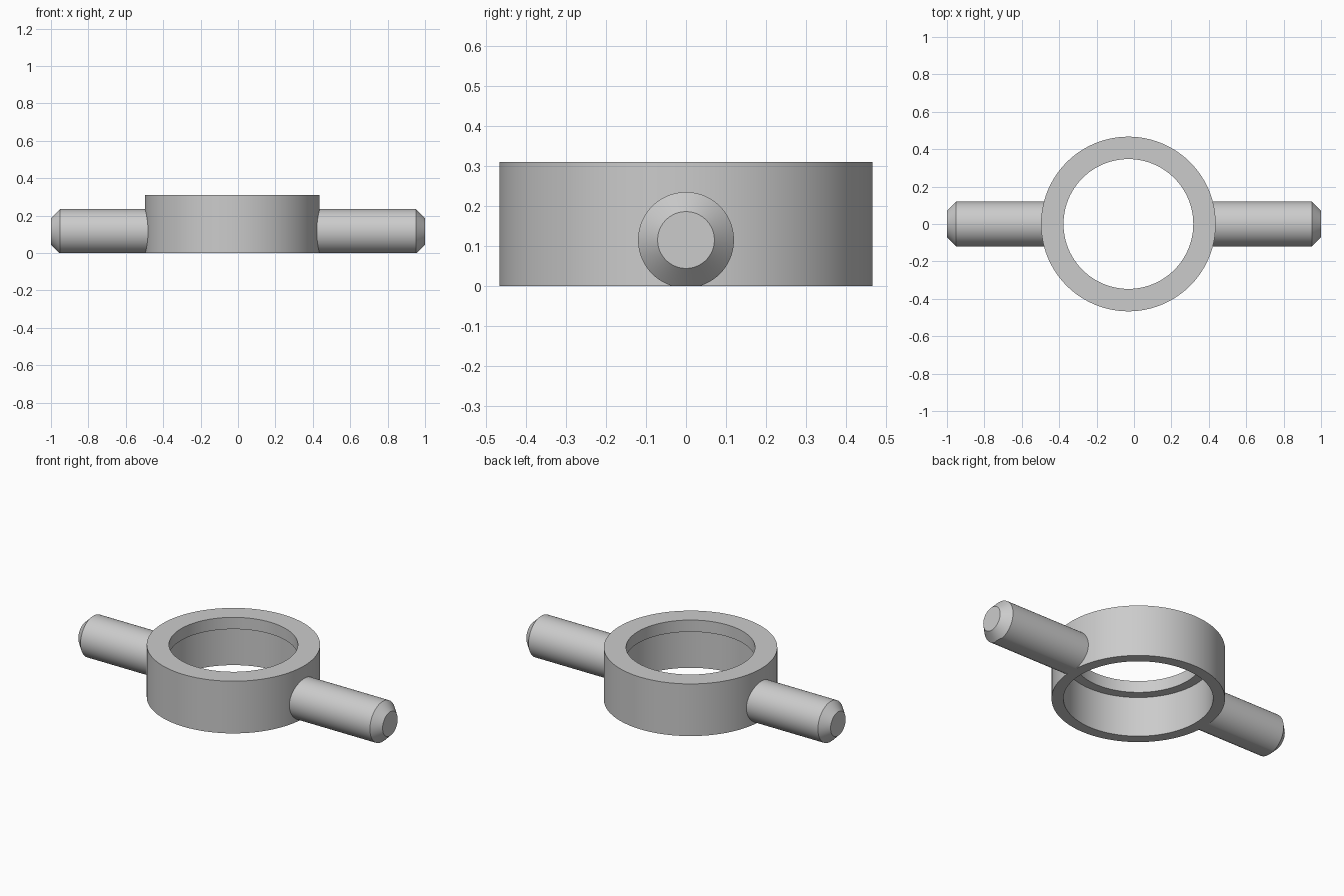
import bpy
import bmesh
import math
from mathutils import Matrix, Vector

cube = bpy.data.objects.get("Cube")
if cube:
    bpy.data.objects.remove(cube, do_unlink=True)

RING_X = -0.03      # ring centre
ROD_Z = 0.115       # rod axis height
SEGMENTS = 96

grey = bpy.data.materials.new("light_grey")
grey.use_nodes = True
colour = (0.6, 0.6, 0.6, 1)
grey.diffuse_color = colour
grey.node_tree.nodes["Principled BSDF"].inputs["Base Color"].default_value = colour


def lathe(name, profile, closed, placement, trim=False):
    """Revolve (radius, height) points about z, then place the result."""
    bm = bmesh.new()
    verts = [bm.verts.new((r, 0, h)) for r, h in profile]
    edges = [bm.edges.new(pair) for pair in zip(verts, verts[1:])]
    if closed:
        edges.append(bm.edges.new((verts[-1], verts[0])))
    bmesh.ops.spin(bm, geom=verts + edges, cent=(0, 0, 0), axis=(0, 0, 1),
                   angle=math.tau, steps=SEGMENTS, use_duplicate=False)
    bmesh.ops.remove_doubles(bm, verts=bm.verts, dist=1e-5)
    bm.transform(placement)
    if trim:
        # Flatten the underside level with the bottom of the ring
        cut = bmesh.ops.bisect_plane(
            bm, geom=bm.verts[:] + bm.edges[:] + bm.faces[:],
            plane_co=Vector(), plane_no=(0, 0, 1), clear_inner=True)
        rim = [e for e in cut["geom_cut"] if isinstance(e, bmesh.types.BMEdge)]
        bmesh.ops.holes_fill(bm, edges=rim, sides=0)
    bmesh.ops.recalc_face_normals(bm, faces=bm.faces)
    mesh = bpy.data.meshes.new(name)
    bm.to_mesh(mesh)
    bm.free()
    mesh.materials.append(grey)
    obj = bpy.data.objects.new(name, mesh)
    bpy.context.collection.objects.link(obj)
    bpy.ops.object.select_all(action='DESELECT')
    obj.select_set(True)
    bpy.context.view_layer.objects.active = obj
    bpy.ops.object.shade_smooth_by_angle(angle=math.radians(30))
    return obj


# Ring with a wide lower bore and a narrower lip at the top
lathe("ring",
      [(0.467, 0), (0.467, 0.31), (0.347, 0.31),
       (0.347, 0.24), (0.403, 0.24), (0.403, 0)],
      True, Matrix.Translation((RING_X, 0, 0)))

# Chamfered rods, rooted inside the ring wall
for name, side in (("left_rod", 1), ("right_rod", -1)):
    root = 0.43 + side * RING_X
    lathe(name,
          [(0, root), (0.12, root), (0.12, 0.951), (0.071, 1), (0, 1)],
          False,
          Matrix.Translation((0, 0, ROD_Z))
          @ Matrix.Rotation(side * math.pi / 2, 4, 'Y'),
          trim=True)
